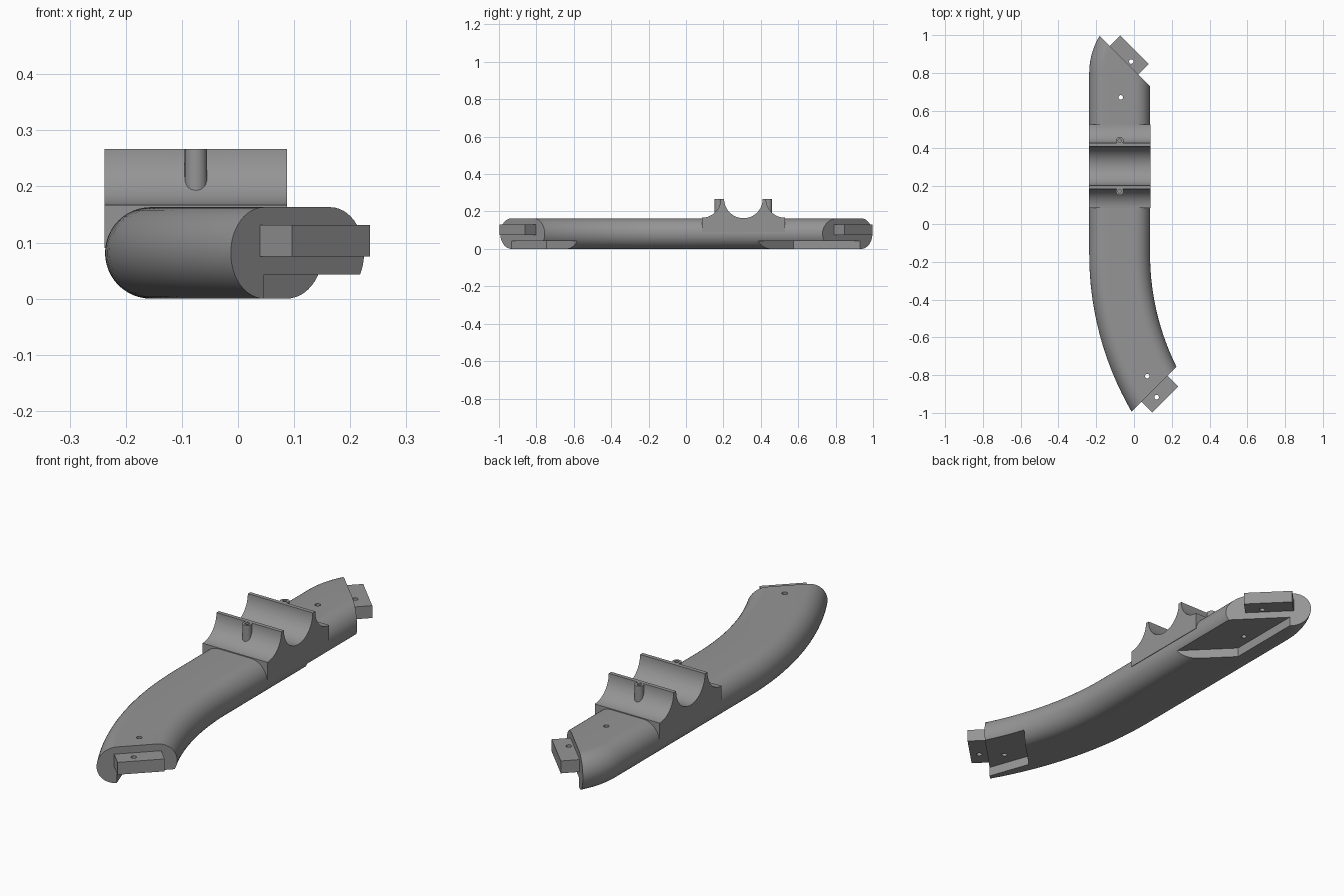
import bpy, bmesh, math
from mathutils import Vector

if "Cube" in bpy.data.objects:
    bpy.data.objects.remove(bpy.data.objects["Cube"])

grey = bpy.data.materials.new("plain_grey")
grey.diffuse_color = (0.3, 0.3, 0.3, 1)
grey.use_nodes = True
grey.node_tree.nodes["Principled BSDF"].inputs["Base Color"].default_value = grey.diffuse_color

CX, HW, R = -0.076, 0.161, 0.0815   # body centre line, half width, edge radius


def make(name, bm):
    bmesh.ops.recalc_face_normals(bm, faces=bm.faces)
    me = bpy.data.meshes.new(name)
    bm.to_mesh(me)
    bm.free()
    me.materials.append(grey)
    ob = bpy.data.objects.new(name, me)
    bpy.context.collection.objects.link(ob)
    return ob


def prism(name, pts, offset):
    """Extrude a closed outline of 3D points along an offset."""
    bm = bmesh.new()
    f = bm.faces.new([bm.verts.new(p) for p in pts])
    top = bmesh.ops.extrude_face_region(bm, geom=[f])
    bmesh.ops.translate(bm, vec=offset, verts=[v for v in top["geom"] if isinstance(v, bmesh.types.BMVert)])
    return make(name, bm)


def rod(name, x, y, r, z0, z1, n=24):
    pts = [(x + r * math.cos(2 * math.pi * i / n), y + r * math.sin(2 * math.pi * i / n), z0) for i in range(n)]
    return prism(name, pts, (0, 0, z1 - z0))


def activate(ob):
    bpy.ops.object.select_all(action='DESELECT')
    ob.select_set(True)
    bpy.context.view_layer.objects.active = ob


def boolean(ob, other, op='DIFFERENCE'):
    activate(ob)
    m = ob.modifiers.new("bool", 'BOOLEAN')
    m.operation, m.solver, m.object = op, 'EXACT', other
    bpy.ops.object.modifier_apply(modifier=m.name)
    bpy.data.objects.remove(other)


def smooth(ob):
    activate(ob)
    bpy.ops.object.shade_smooth_by_angle(angle=math.radians(30))


# Body: stadium section swept along two bends joined by a straight
path = []                                   # (x, y, angle of the sideways axis)
for i in range(21):
    t = 0.65 * (1 - i / 20)
    path.append((CX + 1.5 * (1 - math.cos(t)), -0.16 - 1.5 * math.sin(t), t))
for i in range(17):
    t = math.radians(45) * i / 16
    path.append((CX + 0.216 * (1 - math.cos(t)), 0.8 + 0.216 * math.sin(t), -t))

section = []
for side in (1, -1):
    for i in range(25):
        a = -math.pi / 2 + math.pi * i / 24
        section.append((side * (HW - R + R * math.cos(a)), R + side * R * math.sin(a)))

bm = bmesh.new()
rings = []
for x, y, t in path:
    rings.append([bm.verts.new((x + u * math.cos(t), y + u * math.sin(t), z)) for u, z in section])
n = len(section)
for a, b in zip(rings, rings[1:]):
    for i in range(n):
        bm.faces.new((a[i], a[(i + 1) % n], b[(i + 1) % n], b[i]))
bm.faces.new(rings[0])
bm.faces.new(rings[-1])

# Mitred ends
for co, no in (((0, 0.815, 0), (1, 1, 0)), ((0, -0.98, 0), (1, -1, 0))):
    res = bmesh.ops.bisect_plane(bm, geom=bm.verts[:] + bm.edges[:] + bm.faces[:], dist=1e-5,
                                 plane_co=co, plane_no=Vector(no).normalized(), clear_outer=True)
    bmesh.ops.holes_fill(bm, edges=[e for e in bm.edges if e.is_boundary])
body = make("body", bm)

# Recesses under both ends
for pts in ([(-0.115, 1.1), (-0.115, 0.575), (0.185, 0.275), (0.6, 0.275), (0.6, 1.1)],
            [(0.081, -1.03), (-0.02, -0.745), (0.28, -0.445), (0.6, -0.445), (0.6, -1.03)]):
    boolean(body, prism("recess_cutter", [(x, y, -0.1) for x, y in pts], (0, 0, 0.143)))

# Pin holes through the body
for x, y in ((-0.07, 0.67), (0.07, -0.805)):
    boolean(body, rod("hole_cutter", x, y, 0.012, -0.1, 0.3))
smooth(body)

# End tabs with pin holes
for name, pts, hole in (
        ("back_tab", [(-0.15, 0.92), (-0.072, 0.998), (0.079, 0.847), (0.001, 0.769)], (-0.015, 0.86)),
        ("front_tab", [(0.02, -0.922), (0.096, -0.998), (0.235, -0.86), (0.159, -0.784)], (0.12, -0.917))):
    tab = prism(name, [(x, y, 0.075) for x, y in pts], (0, 0, 0.056))
    boolean(tab, rod("hole_cutter", *hole, 0.012, 0, 0.2))
    smooth(tab)

# Saddle: round channel between two thin flared walls
YC, TOP, BASE = 0.307, 0.267, 0.09


def arc(y, r, a0, a1, steps):
    return [(y + r * math.cos(math.radians(a0 + (a1 - a0) * i / steps)),
             TOP + r * math.sin(math.radians(a0 + (a1 - a0) * i / steps))) for i in range(steps + 1)]


profile = [(YC - 0.221, BASE)]
profile += arc(YC - 0.221, 0.1, -90, 0, 16)
profile += arc(YC, 0.103, 180, 360, 32)
profile += arc(YC + 0.221, 0.1, 180, 270, 16)
profile.append((YC + 0.221, BASE))
saddle = prism("saddle", [(CX - HW - 0.001, y, z) for y, z in profile], (2 * HW + 0.003, 0, 0))

# Screw bosses on the outside of each wall
for s in (-1, 1):
    y = YC + s * 0.134
    boolean(saddle, rod("boss", CX + 0.001, y, 0.02, 0.17, TOP - 0.0005), 'UNION')
    boolean(saddle, rod("boss_hole_cutter", CX + 0.001, y, 0.009, 0.2, 0.3, 16))
smooth(saddle)
